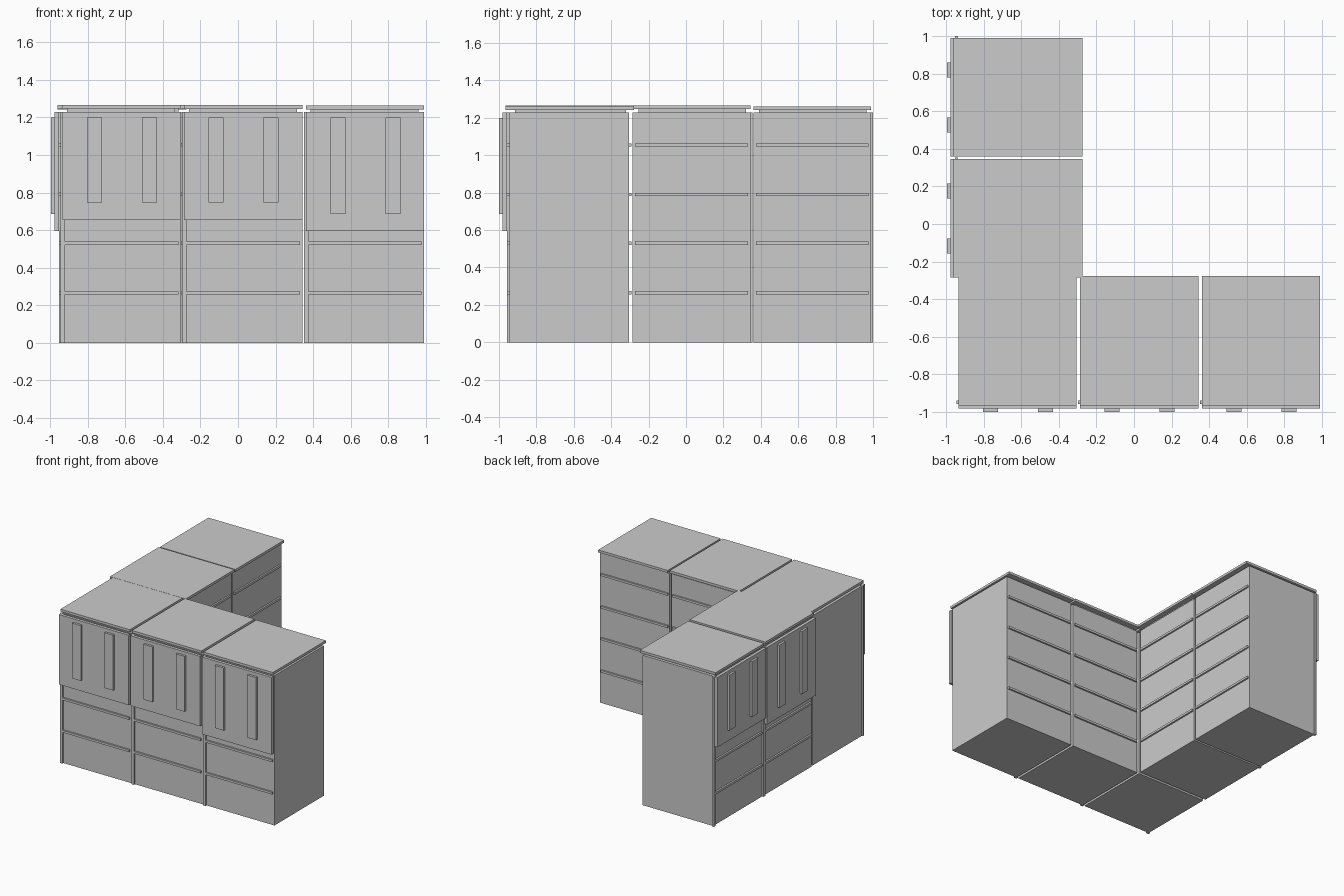
import bpy
import bmesh
from mathutils import Matrix, Vector

cube = bpy.data.objects.get("Cube")
if cube:
    bpy.data.objects.remove(cube, do_unlink=True)

grey = bpy.data.materials.new("light_grey")
grey.use_nodes = True
grey.diffuse_color = (0.6, 0.6, 0.6, 1)
grey.node_tree.nodes["Principled BSDF"].inputs["Base Color"].default_value = (0.6, 0.6, 0.6, 1)

WIDTH = 0.63
RAIL_HEIGHTS = (0.265, 0.53, 0.79, 1.055)


def box(name, place, x, y, z):
    """Box between ranges x, y, z of a cabinet's own frame, set in the room by place."""
    bm = bmesh.new()
    bmesh.ops.create_cube(bm, size=1)
    size = Vector([r[1] - r[0] for r in (x, y, z)])
    centre = Vector([(r[0] + r[1]) / 2 for r in (x, y, z)])
    bm.transform(place @ Matrix.Translation(centre) @ Matrix.Diagonal(size).to_4x4())
    mesh = bpy.data.meshes.new(name)
    bm.to_mesh(mesh)
    bm.free()
    mesh.materials.append(grey)
    bpy.context.collection.objects.link(bpy.data.objects.new(name, mesh))


def cabinet(name, place, door_bottom, top):
    # Carcass, recessed neck and worktop
    box(name + "_body", place, (0, WIDTH), (-0.943, -0.305), (0, 1.228))
    box(name + "_neck", place, (0.025, WIDTH - 0.03), (-0.915, -0.32), (1.228, top - 0.02))
    box(name + "_worktop", place, (0, WIDTH), (-0.965, -0.278), (top - 0.02, top))
    # Upright trim on the front left edge
    box(name + "_upright", place, (-0.01, 0.013), (-0.957, -0.94), (0, 1.228))
    # Rails that stand out at front and back
    for z in RAIL_HEIGHTS:
        box(name + "_rail", place, (0.013, WIDTH - 0.013), (-0.957, -0.292), (z - 0.009, z + 0.009))
    # Door with two upright handles
    box(name + "_door", place, (0, WIDTH), (-0.982, -0.957), (door_bottom, 1.228))
    for x in (0.13, 0.423):
        box(name + "_handle", place, (x, x + 0.08), (-1.0, -0.982),
            (door_bottom + 0.092, 1.2))


# Front row, facing the front
cabinet("corner_cabinet", Matrix.Translation((-0.935, 0, 0)), 0.655, 1.266)
cabinet("middle_cabinet", Matrix.Translation((-0.287, 0, 0)), 0.655, 1.265)
cabinet("end_cabinet", Matrix.Translation((0.361, 0, 0)), 0.595, 1.262)

# Side row, turned to face the right
turn = Matrix.Rotation(-1.5707963, 4, "Z")
cabinet("side_cabinet", Matrix.Translation((0.004, 0.345, 0)) @ turn, 0.595, 1.267)
cabinet("back_cabinet", Matrix.Translation((0.004, 0.99, 0)) @ turn, 0.655, 1.262)
